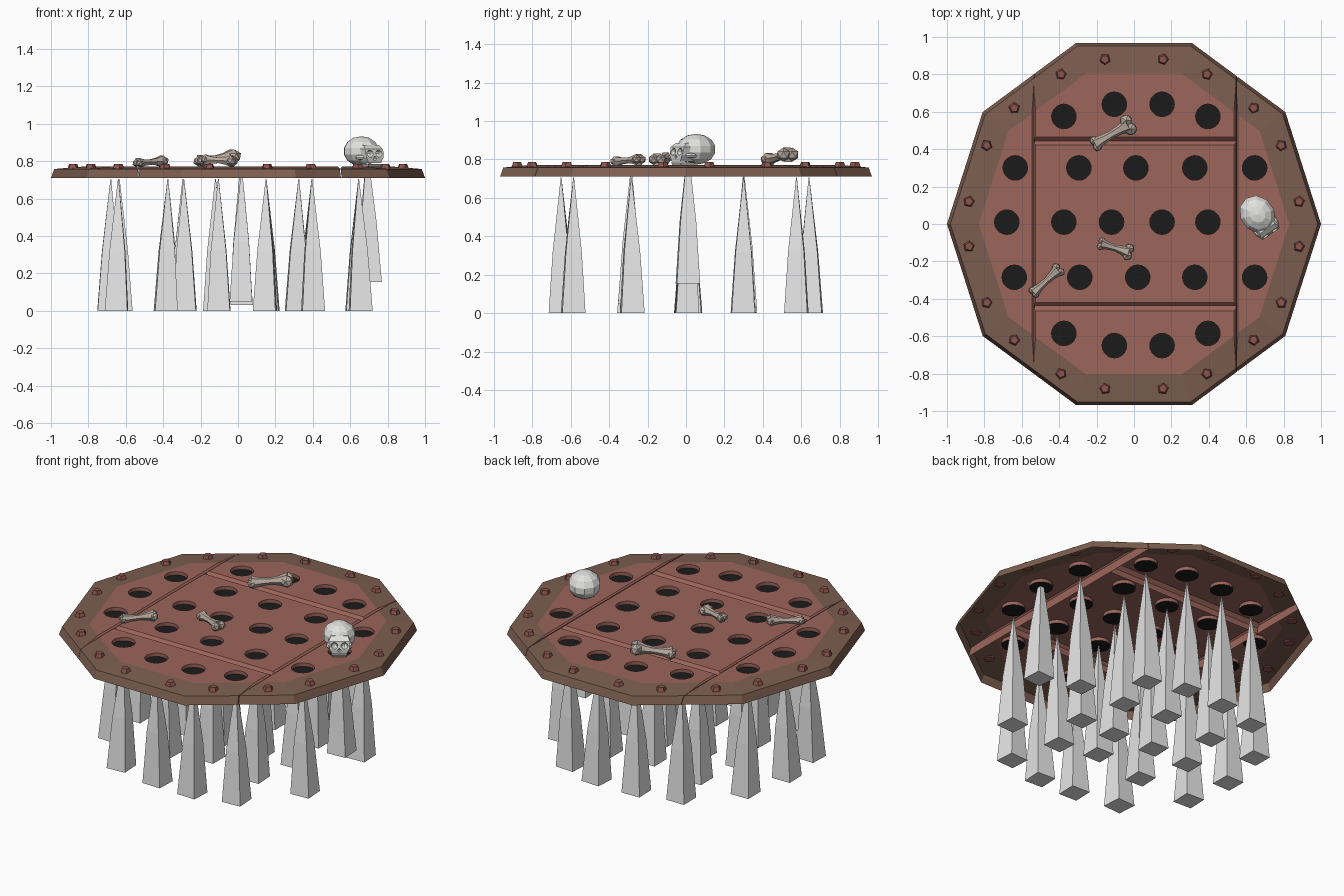
import bpy, bmesh, math, random
from mathutils import Vector, Matrix

if "Cube" in bpy.data.objects:
    bpy.data.objects.remove(bpy.data.objects["Cube"])
random.seed(4)

def material(name, rgb):
    m = bpy.data.materials.new(name)
    m.diffuse_color = (*[c ** 2.2 for c in rgb], 1)
    m.use_nodes = True
    m.node_tree.nodes["Principled BSDF"].inputs["Base Color"].default_value = m.diffuse_color
    return m

RED = material("rusty red plate", (0.605, 0.395, 0.36))
BROWN = material("brown rim", (0.485, 0.37, 0.315))
RIVET = material("dark red rivet", (0.55, 0.335, 0.31))
BLACK = material("black hole", (0.13, 0.13, 0.13))
STEEL = material("pale steel", (0.90, 0.90, 0.90))
SKULL = material("grey skull", (0.88, 0.88, 0.87))
BONE = material("old bone", (0.72, 0.665, 0.62))

def finish(bm, name, *mats):
    bmesh.ops.recalc_face_normals(bm, faces=bm.faces)
    me = bpy.data.meshes.new(name)
    bm.to_mesh(me)
    bm.free()
    ob = bpy.data.objects.new(name, me)
    bpy.context.collection.objects.link(ob)
    for m in mats:
        me.materials.append(m)
    return ob

def cut(ob, cutter):
    mod = ob.modifiers.new("cut", 'BOOLEAN')
    mod.operation, mod.object, mod.solver = 'DIFFERENCE', cutter, 'EXACT'
    bpy.context.view_layer.objects.active = ob
    bpy.ops.object.modifier_apply(modifier=mod.name)

def loft(bm, rings):
    """Skin a list of rings of points, with both ends capped."""
    vs = [[bm.verts.new(p) for p in r] for r in rings]
    n = len(vs[0])
    for a, b in zip(vs, vs[1:]):
        for i in range(n):
            bm.faces.new((a[i], a[(i + 1) % n], b[(i + 1) % n], b[i]))
    bm.faces.new(vs[0][::-1])
    bm.faces.new(vs[-1])

def cylinder(bm, x, y, z0, z1, r0, r1, n, turn=0):
    bmesh.ops.create_cone(bm, cap_ends=True, segments=n, radius1=r0, radius2=r1, depth=z1 - z0,
                          matrix=Matrix.Translation((x, y, (z0 + z1) / 2)) @ Matrix.Rotation(turn, 4, 'Z'))

# hole centres, row by row
ROWS = {0.64: (-.105, .15), 0.575: (-.375, .395), 0.30: (-.635, -.295, .01, .325, .645),
        0.01: (-.68, -.375, -.12, .15, .395, .69), -0.285: (-.64, -.29, .02, .325, .645),
        -0.585: (-.375, .395), -0.65: (-.105, .15)}
HOLES = [(x, y) for y, xs in ROWS.items() for x in xs]

# hole cutter: each hole is a shallow pit with a black floor
FLOOR = 0.750
bm = bmesh.new()
for x, y in HOLES:
    cylinder(bm, x, y, FLOOR, 0.9, 0.066, 0.066, 20)
cutter = finish(bm, "hole_cutter", RED)
cutter.hide_render = True

# ten-sided plate, open underneath, split into five panels with chamfered seams
def decagon(r, z):
    return [(r * math.cos(i * math.pi / 5), 1.018 * r * math.sin(i * math.pi / 5), z) for i in range(10)]

def panel(name, seams):
    bm = bmesh.new()
    loft(bm, [decagon(1, .71), decagon(.982, .758), decagon(.83, .771)])
    for f in bm.faces:
        f.material_index = 0 if len(f.verts) == 10 else 1
    for axis, side, pos, chamfer in seams:
        n = Vector((0, 0, 0))
        n[axis] = side
        for offset, tilt in ((0, side * .12), (chamfer, 1)):
            co = Vector((0, 0, .771))
            co[axis] = pos - side * offset
            bmesh.ops.bisect_plane(bm, geom=bm.verts[:] + bm.edges[:] + bm.faces[:], plane_co=co,
                                   plane_no=(n + Vector((0, 0, tilt))).normalized(), clear_outer=True)
            fill = bmesh.ops.holes_fill(bm, edges=[e for e in bm.edges if e.is_boundary], sides=0)
            for f in fill['faces']:
                f.material_index = 0
    ob = finish(bm, name, RED, BROWN, BLACK)
    cut(ob, cutter)
    bm = bmesh.new()
    bm.from_mesh(ob.data)
    for f in bm.faces:
        if all(abs(v.co.z - FLOOR) < .001 for v in f.verts):
            f.material_index = 2
    under = [f for f in bm.faces if all(v.co.z < .711 for v in f.verts)]
    bmesh.ops.delete(bm, geom=under, context='FACES')
    bm.to_mesh(ob.data)
    bm.free()

LX, RX = (0, -1, -.535, .009), (0, 1, .543, .009)
panel("left_panel", [(0, 1, -.537, .009)])
panel("right_panel", [(0, -1, .547, .009)])
panel("back_panel", [LX, RX, (1, -1, .442, .024)])
panel("middle_panel", [LX, RX, (1, -1, -.439, .018), (1, 1, .441, .018)])
panel("front_panel", [LX, RX, (1, 1, -.440, .024)])
bpy.data.objects.remove(cutter)

# rivets round the rim
bm = bmesh.new()
for x, y in ((.155, .88), (.39, .80), (.64, .62), (.787, .42), (.882, .12)):
    for sx in (-1, 1):
        for sy in (-1, 1):
            cylinder(bm, sx * x, sy * y, .755, .786, .034, .022, 5, random.uniform(0, 6))
finish(bm, "rivets", RIVET)

# square spikes; a few stand higher, one runs into the skull
RAISED = {(.69, .01): .155, (.02, -.285): .05, (.01, .30): .03}
for x, y in HOLES:
    bm = bmesh.new()
    up = RAISED.get((x, y), 0)
    jx, jy = random.uniform(-.012, .012), random.uniform(-.012, .012)
    if up > .1:
        jx, jy = .015, 0
    turn = random.uniform(-.07, .07) + math.pi / 4
    rings = []
    for z, h, k in ((0, .0605, 1), (.32, .041, .5), (.705, .002, 0)):
        rings.append([(x + jx * k + h * 1.414 * math.cos(turn + i * math.pi / 2),
                       y + jy * k + h * 1.414 * math.sin(turn + i * math.pi / 2), z + up) for i in range(4)])
    loft(bm, rings)
    finish(bm, "spike", STEEL)

# skull, modelled facing -y then turned and placed
PLACE = Matrix.Translation((.664, .045, .85)) @ Matrix.Rotation(math.radians(35), 4, 'Z')

def ball(bm, loc, size, mat=Matrix(), u=10, v=7):
    bmesh.ops.create_uvsphere(bm, u_segments=u, v_segments=v, radius=1,
                              matrix=mat @ Matrix.Translation(loc) @ Matrix.Diagonal((*size, 1)))

def rect(w, y0, y1, z):
    return [PLACE @ Vector(p) for p in ((-w, y1, z), (w, y1, z), (w, y0, z), (-w, y0, z))]

bm = bmesh.new()
for side in (-1, 1):
    ball(bm, (side * .029, -.114, -.010), (.020, .030, .019), PLACE, 8, 6)
ball(bm, (0, -.126, -.036), (.010, .02, .013), PLACE, 6, 4)
sockets = finish(bm, "socket_cutter", SKULL)
sockets.hide_render = True
bm = bmesh.new()
ball(bm, (0, .008, .003), (.094, .108, .08), PLACE)
cranium = finish(bm, "skull_cranium", SKULL)
bm = bmesh.new()
loft(bm, [rect(.040, -.118, -.03, -.060), rect(.055, -.120, -.02, -.03), rect(.060, -.110, -.02, .014),
          rect(.048, -.085, -.02, .036)])
face = finish(bm, "skull_face", SKULL)
for ob in (cranium, face):
    cut(ob, sockets)
bpy.data.objects.remove(sockets)
bm = bmesh.new()
loft(bm, [rect(.038, -.112, -.03, -.080), rect(.044, -.120, -.03, -.065)])
for side in (-1, 1):
    ball(bm, (side * .060, -.062, -.03), (.014, .042, .014), PLACE, 6, 4)
finish(bm, "skull_jaw_and_cheeks", SKULL)

# loose bones: six-sided shaft flaring into a pair of knuckles at each end
def bone(name, a, b, r, big):
    a, b = Vector(a), Vector(b)
    d = (b - a).normalized()
    side = d.cross(Vector((0, 0, 1))).normalized()
    up = side.cross(d)
    bm = bmesh.new()
    loft(bm, [[a.lerp(b, t) + (side * math.cos(i * math.pi / 3) + up * math.sin(i * math.pi / 3)) * r * s
               for i in range(6)] for t, s in ((0, 1.7), (.2, 1.15), (.5, .9), (.75, 1.2), (1, 1.9))])
    for end, k in ((a, 1.15), (b, 1.15 * big)):
        for s in (-1, 1):
            bmesh.ops.create_icosphere(bm, subdivisions=1, radius=r * k,
                                       matrix=Matrix.Translation(end + side * s * r * k * .7))
    finish(bm, name, BONE)

bone("long_bone", (-.205, .43, .80), (-.03, .53, .825), .023, 1.4)
bone("short_bone", (-.175, -.105, .808), (-.03, -.15, .80), .019, 1.3)
bone("left_bone", (-.535, -.365, .79), (-.405, -.245, .80), .018, 1.2)
